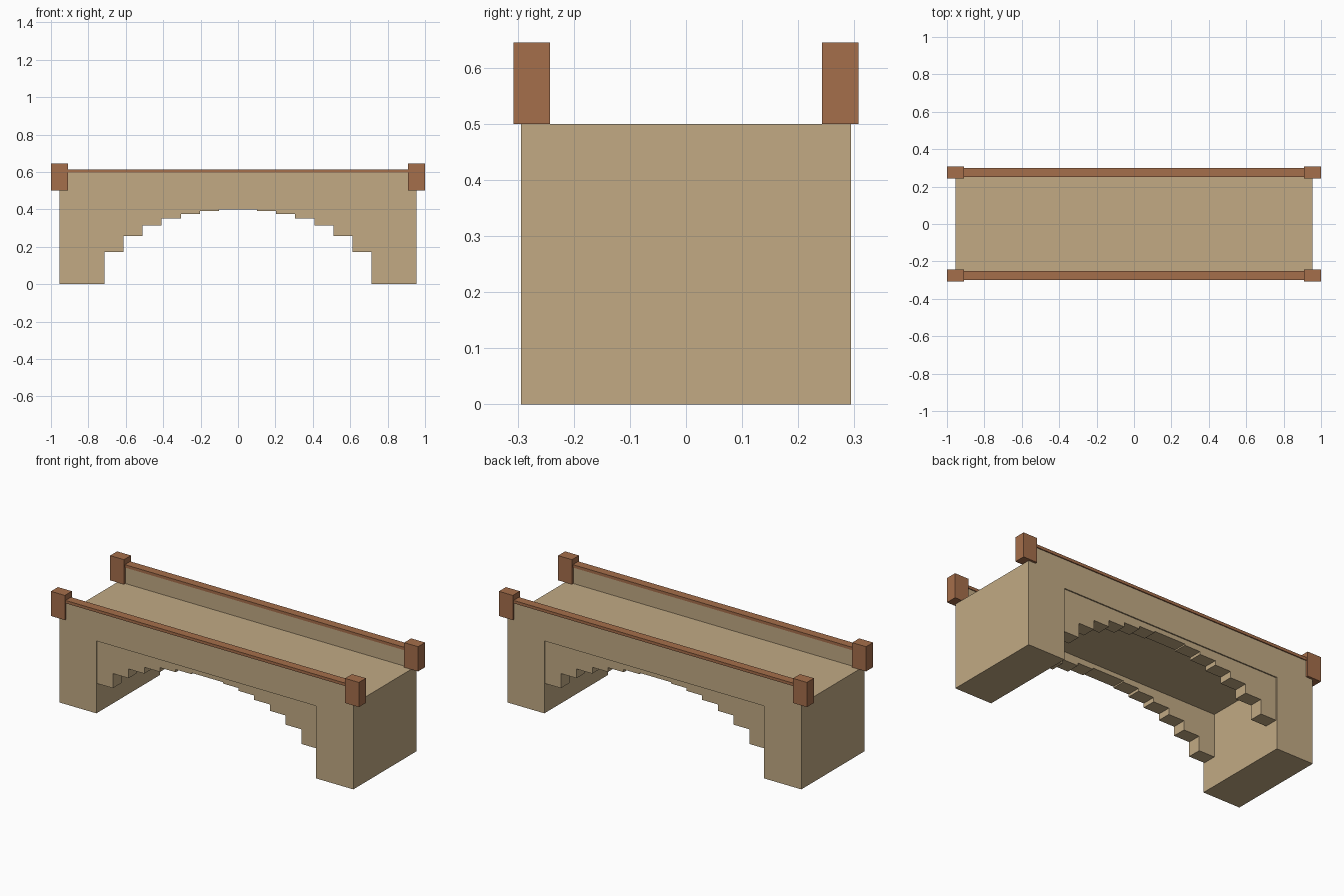
import bpy, bmesh, math

cube = bpy.data.objects.get("Cube")
if cube:
    bpy.data.objects.remove(cube, do_unlink=True)


def material(name, rgb):
    m = bpy.data.materials.new(name)
    m.use_nodes = True
    m.diffuse_color = (*rgb, 1)
    m.node_tree.nodes["Principled BSDF"].inputs["Base Color"].default_value = (*rgb, 1)
    return m


STONE = material("tan_stone", (0.539, 0.402, 0.231))
WOOD = material("brown_trim", (0.376, 0.156, 0.07))


def extrude_profile(name, points, y0, y1, mat):
    """Extrude a closed x-z outline from y0 to y1."""
    bm = bmesh.new()
    face = bm.faces.new([bm.verts.new((x, y0, z)) for x, z in points])
    result = bmesh.ops.extrude_face_region(bm, geom=[face])
    moved = [v for v in result["geom"] if isinstance(v, bmesh.types.BMVert)]
    bmesh.ops.translate(bm, verts=moved, vec=(0, y1 - y0, 0))
    bmesh.ops.recalc_face_normals(bm, faces=bm.faces)
    mesh = bpy.data.meshes.new(name)
    bm.to_mesh(mesh)
    bm.free()
    mesh.materials.append(mat)
    obj = bpy.data.objects.new(name, mesh)
    bpy.context.collection.objects.link(obj)
    return obj


def box(name, x, y, z, mat):
    outline = [(x[0], z[0]), (x[1], z[0]), (x[1], z[1]), (x[0], z[1])]
    return extrude_profile(name, outline, *sorted(y), mat)


END, SPAN, WIDTH = 0.955, 0.714, 0.294
DECK_TOP, DECK_LOW = 0.5, 0.425

# Deck and both piers as one solid
extrude_profile("deck_and_piers", [
    (-END, 0), (-SPAN, 0), (-SPAN, DECK_LOW), (SPAN, DECK_LOW),
    (SPAN, 0), (END, 0), (END, DECK_TOP), (-END, DECK_TOP)], -WIDTH, WIDTH, STONE)

# Stepped arch outline: columns whose lower ends follow an ellipse
STEPS = 14
step = 2 * SPAN / STEPS
arch = [(SPAN, DECK_LOW), (-SPAN, DECK_LOW)]
for i in range(STEPS):
    left = -SPAN + i * step
    low = 0.4 * math.sqrt(1 - ((left + step / 2) / 0.735) ** 2)
    arch += [(left, low), (left + step, low)]

# Each side: recessed arch, parapet, rail and end posts
for s, side in ((-1, "front"), (1, "back")):
    extrude_profile(side + "_stepped_arch", arch, *sorted((s * 0.207, s * 0.287)), STONE)
    box(side + "_parapet", (-END, END), (s * 0.255, s * WIDTH), (DECK_TOP, 0.597), STONE)
    box(side + "_rail", (-0.93, 0.93), (s * 0.25, s * 0.3), (0.596, 0.613), WOOD)
    for e, end in ((-1, "right"), (1, "left")):
        box(f"{side}_{end}_post", sorted((e * 0.91, e * 1.0)),
            (s * 0.242, s * 0.307), (DECK_TOP, 0.645), WOOD)
